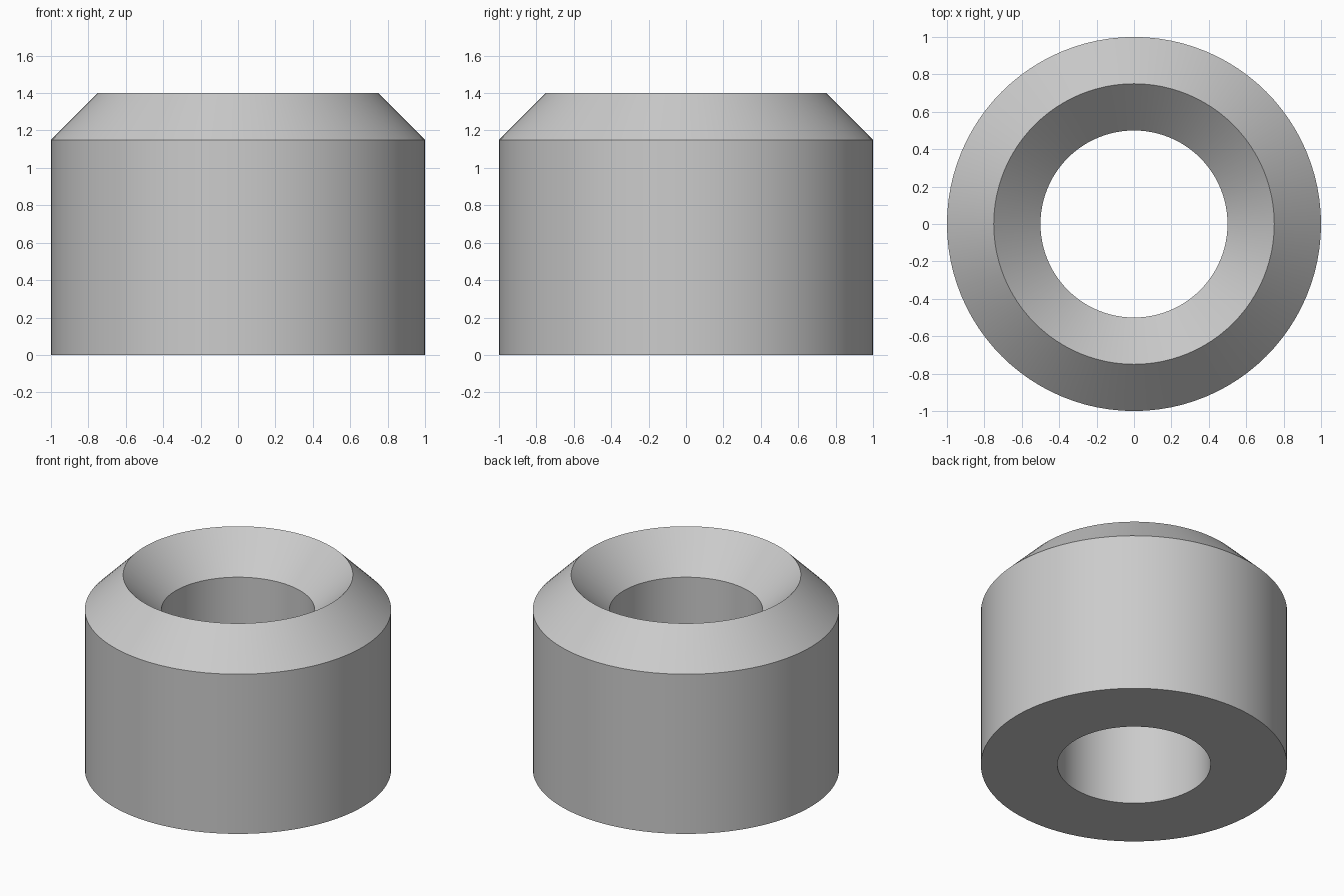
import bpy, bmesh, math

if "Cube" in bpy.data.objects:
    bpy.data.objects.remove(bpy.data.objects["Cube"])

SIDES = 96

# Closed wall section of the ring as (radius, height)
PROFILE = [(0.5, 0.0), (1.0, 0.0), (1.0, 1.15), (0.75, 1.4), (0.5, 1.15)]

grey = bpy.data.materials.new("light grey")
grey.diffuse_color = (0.6, 0.6, 0.6, 1.0)
grey.use_nodes = True
grey.node_tree.nodes["Principled BSDF"].inputs["Base Color"].default_value = grey.diffuse_color

# Revolve the section around the z axis
bm = bmesh.new()
rings = []
for r, z in PROFILE:
    rings.append([bm.verts.new((r * math.cos(a), r * math.sin(a), z))
                  for a in (2 * math.pi * i / SIDES for i in range(SIDES))])
for k, low in enumerate(rings):
    high = rings[(k + 1) % len(rings)]
    for i in range(SIDES):
        j = (i + 1) % SIDES
        bm.faces.new((low[i], low[j], high[j], high[i]))
bmesh.ops.recalc_face_normals(bm, faces=bm.faces)

mesh = bpy.data.meshes.new("bevelled_collar")
bm.to_mesh(mesh)
bm.free()
mesh.materials.append(grey)
collar = bpy.data.objects.new("bevelled_collar", mesh)
bpy.context.collection.objects.link(collar)

# Smooth round walls, crisp rims
bpy.context.view_layer.objects.active = collar
collar.select_set(True)
bpy.ops.object.shade_smooth_by_angle(angle=math.radians(30))
